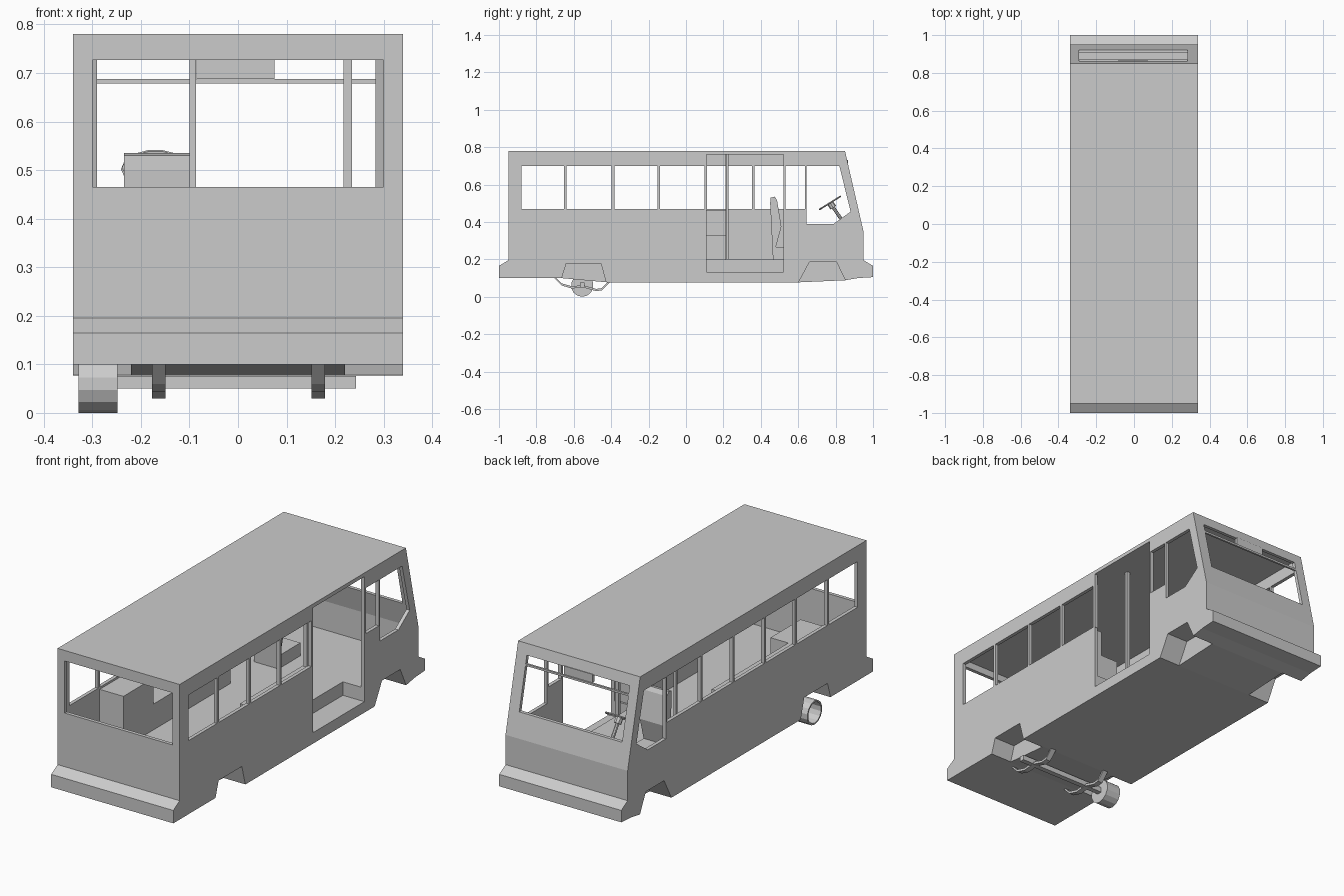
import bpy, bmesh, math
from mathutils import Vector

cube = bpy.data.objects.get("Cube")
if cube:
    bpy.data.objects.remove(cube, do_unlink=True)

grey = bpy.data.materials.new("plain_grey")
grey.use_nodes = True
grey.diffuse_color = (0.6, 0.6, 0.6, 1)
grey.node_tree.nodes["Principled BSDF"].inputs["Base Color"].default_value = (0.6, 0.6, 0.6, 1)


def finish(name, bm):
    bmesh.ops.recalc_face_normals(bm, faces=bm.faces)
    mesh = bpy.data.meshes.new(name)
    bm.to_mesh(mesh)
    bm.free()
    mesh.materials.append(grey)
    obj = bpy.data.objects.new(name, mesh)
    bpy.context.scene.collection.objects.link(obj)
    return obj


def extrude(name, profile, x0, x1):
    """Side profile of (y, z) points swept from x0 to x1."""
    bm = bmesh.new()
    face = bm.faces.new([bm.verts.new((x0, y, z)) for y, z in profile])
    new = bmesh.ops.extrude_face_region(bm, geom=[face])["geom"]
    bmesh.ops.translate(bm, vec=(x1 - x0, 0, 0),
                        verts=[v for v in new if isinstance(v, bmesh.types.BMVert)])
    return finish(name, bm)


def box(name, xs, ys, zs):
    (y0, y1), (z0, z1) = ys, zs
    return extrude(name, [(y0, z0), (y1, z0), (y1, z1), (y0, z1)], *xs)


def rod(name, a, b, radius, sides=8):
    a, b = Vector(a), Vector(b)
    bm = bmesh.new()
    bmesh.ops.create_cone(bm, cap_ends=True, segments=sides, radius1=radius,
                          radius2=radius, depth=(b - a).length)
    obj = finish(name, bm)
    obj.location = (a + b) / 2
    obj.rotation_euler = (b - a).to_track_quat("Z", "Y").to_euler()
    return obj


def cut(target, cutter):
    mod = target.modifiers.new("cut", "BOOLEAN")
    mod.operation, mod.solver, mod.object = "DIFFERENCE", "EXACT", cutter
    bpy.context.view_layer.objects.active = target
    bpy.ops.object.modifier_apply(modifier=mod.name)
    bpy.data.objects.remove(cutter, do_unlink=True)


# Body shell
W, T = 0.34, 0.018
body = extrude("body", [
    (-0.95, 0.78), (0.85, 0.78), (0.95, 0.345), (0.95, 0.195), (1, 0.165),
    (1, 0.105), (0.92, 0.1), (0.85, 0.088), (0.6, 0.077), (-0.42, 0.077),
    (-0.67, 0.1), (-1, 0.1), (-1, 0.165), (-0.95, 0.195)], -W, W)
cut(body, extrude("cabin_cut", [
    (-0.932, 0.2), (0.932, 0.2), (0.932, 0.345), (0.837, 0.762), (-0.932, 0.762)],
    T - W, W - T))

# Side windows, with a deeper one beside the driver
cut(body, box("window_cut", (-0.5, 0.5), (-0.88, 0.635), (0.47, 0.7)))
cut(body, extrude("cab_window_cut", [
    (0.645, 0.39), (0.79, 0.39), (0.88, 0.455), (0.82, 0.7), (0.645, 0.7)], -0.5, 0.5))

# Windscreen, rear window and doorway
cut(body, box("windscreen_cut", (-0.29, 0.283), (0.8, 1.1), (0.465, 0.727)))
cut(body, box("rear_window_cut", (-0.3, 0.3), (-1.1, -0.9), (0.465, 0.727)))
cut(body, box("door_cut", (0.22, 0.5), (0.11, 0.52), (0.132, 0.761)))

# Wheel arches
arches = {"rear": [(-0.68, 0.05), (-0.64, 0.178), (-0.455, 0.178), (-0.42, 0.05)],
          "front": [(0.587, 0.05), (0.66, 0.185), (0.805, 0.185), (0.87, 0.05)]}
for name, profile in arches.items():
    for x0, x1 in ((-0.5, -0.22), (0.22, 0.5)):
        cut(body, extrude(name + "_arch_cut", profile, x0, x1))

# Window pillars
for side, name in ((-1, "right"), (1, "left")):
    x = side * (W - T / 2)
    for y in (-0.645, -0.39, -0.145, 0.105, 0.36):
        if side < 0 or y < 0.11:
            box(name + "_pillar", (x - T / 2, x + T / 2), (y - 0.007, y + 0.007), (0.465, 0.705))
box("door_pillar", (W - T, W), (0.52, 0.531), (0.465, 0.705))

# Windscreen rail and header box
box("windscreen_rail", (-0.29, 0.283), (0.862, 0.872), (0.678, 0.688))
box("header_box", (-0.085, 0.075), (0.85, 0.865), (0.688, 0.73))

# Grab posts inside
box("aisle_post", (-0.1, -0.086), (0.21, 0.224), (0.2, 0.762))
box("door_post", (0.217, 0.235), (0.213, 0.228), (0.2, 0.762))

# Passenger benches along the walls
bench = [(-0.39, 0.11), (-0.39, 0.33), (0.21, 0.33), (0.21, 0.2)]
box("right_bench", (T - W, -0.19), (-0.4, 0.21), (0.2, 0.33))
box("right_bench_back", (T - W, -0.29), (-0.4, 0.21), (0.33, 0.46))
box("rear_locker", (T - W, -0.19), (-0.64, -0.4), (0.2, 0.46))
box("left_bench", (0.19, W - T), (-0.4, 0.1), (0.2, 0.33))
box("left_bench_back", (0.29, W - T), (-0.4, 0.1), (0.33, 0.46))

# Driver seat
box("seat_cushion", (-0.235, -0.1), (0.475, 0.64), (0.2, 0.265))
extrude("seat_back", [(0.465, 0.2), (0.48, 0.2), (0.48, 0.265), (0.51, 0.375),
                      (0.487, 0.515), (0.475, 0.535), (0.452, 0.53), (0.45, 0.5)], -0.235, -0.1)

# Steering wheel and column
hub, foot = Vector((-0.17, 0.77, 0.502)), Vector((-0.17, 0.83, 0.415))
bpy.ops.mesh.primitive_torus_add(major_segments=14, minor_segments=6,
                                 major_radius=0.066, minor_radius=0.005)
rim = bpy.context.object
rim.name = "steering_wheel"
rim.location = hub
rim.rotation_euler.x = math.radians(32)
rim.data.materials.append(grey)
rod("steering_hub", hub, hub.lerp(foot, 0.3), 0.018)
rod("steering_column", hub, foot, 0.009)
box("steering_spoke", (-0.235, -0.105), (0.763, 0.777), (0.499, 0.505))

# Rear wheel, open on the outer side
hub_y, hub_z = -0.555, 0.06
wheel = rod("wheel", (-0.328, hub_y, hub_z), (-0.248, hub_y, hub_z), 0.06, 14)
bpy.context.view_layer.update()
cut(wheel, rod("wheel_cut", (-0.35, hub_y, hub_z), (-0.265, hub_y, hub_z), 0.052, 14))

# Axle and leaf springs
box("axle", (-0.25, 0.243), (hub_y - 0.013, hub_y + 0.013), (0.05, 0.076))
leaf = [(-0.71, 0.105), (-0.665, 0.06), (-0.61, 0.044), (-0.55, 0.05),
        (-0.48, 0.03), (-0.45, 0.034), (-0.405, 0.08)]
for x in (-0.163, 0.165):
    extrude("leaf_spring", leaf + [(y, z + 0.012) for y, z in reversed(leaf)],
            x - 0.014, x + 0.014)
